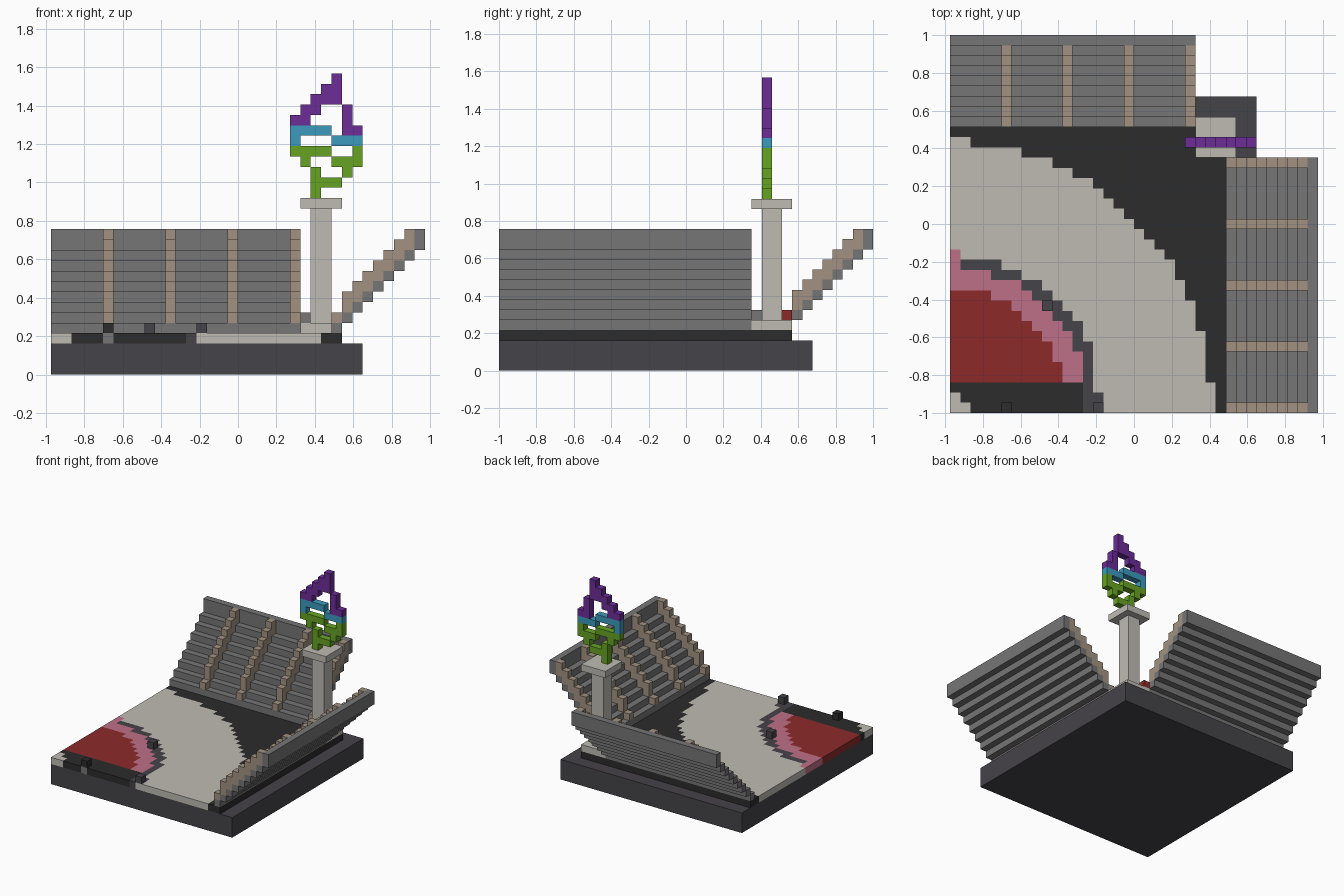
import bpy, bmesh
from math import hypot
from mathutils import Vector, Matrix

if "Cube" in bpy.data.objects:
    bpy.data.objects.remove(bpy.data.objects["Cube"])

U = 2 / 37                       # size of one block
ORIGIN = Vector((-18, -18.5, 0))  # block grid corner

COLORS = {
    "light_stone": (0.52, 0.50, 0.45),
    "seat_grey": (0.18, 0.18, 0.18),
    "stair_tan": (0.36, 0.29, 0.22),
    "slate": (0.060, 0.056, 0.065),
    "black": (0.025, 0.025, 0.025),
    "red": (0.27, 0.023, 0.023),
    "pink": (0.52, 0.16, 0.25),
    "purple": (0.15, 0.026, 0.31),
    "blue": (0.045, 0.33, 0.52),
    "green": (0.135, 0.37, 0.017),
}
MATS = {}
for key, rgb in COLORS.items():
    m = bpy.data.materials.new(key)
    m.use_nodes = True
    m.diffuse_color = (*rgb, 1)
    m.node_tree.nodes["Principled BSDF"].inputs["Base Color"].default_value = (*rgb, 1)
    MATS[key] = m
INDEX = {key: i for i, key in enumerate(MATS)}


def finish(bm, name):
    """Turn block units into an object holding only the materials it uses."""
    for v in bm.verts:
        v.co = (v.co + ORIGIN) * U
    used = sorted({f.material_index for f in bm.faces})
    for f in bm.faces:
        f.material_index = used.index(f.material_index)
    mesh = bpy.data.meshes.new(name)
    bm.to_mesh(mesh)
    bm.free()
    for i in used:
        mesh.materials.append(list(MATS.values())[i])
    obj = bpy.data.objects.new(name, mesh)
    bpy.context.collection.objects.link(obj)


def build(name, boxes):
    """Each box: (low corner, size, colour), in blocks."""
    bm = bmesh.new()
    for low, size, color in boxes:
        low, size = Vector(low), Vector(size)
        mat = Matrix.Translation(low + size / 2) @ Matrix.Diagonal((*size, 1))
        made = bmesh.ops.create_cube(bm, size=1, matrix=mat)
        for f in {f for v in made["verts"] for f in v.link_faces}:
            f.material_index = INDEX[color]
    # drop walls shared by touching blocks
    seen = {}
    for f in bm.faces:
        c = f.calc_center_median()
        seen.setdefault((round(c.x, 2), round(c.y, 2), round(c.z, 2)), []).append(f)
    shared = [f for group in seen.values() if len(group) > 1 for f in group]
    bmesh.ops.delete(bm, geom=shared, context='FACES')
    finish(bm, name)


def field_color(i, j):
    x, y = i + 0.5, j + 0.5
    if (i, j) == (5, 0):
        return "seat_grey"
    if (i, j) == (14, 0) or i + j < 2:
        return "light_stone"
    if j < 3 and i < 13:
        return "black"
    inner = hypot(x / 0.95, y)
    if j >= 3 and inner < 12.15:
        return "red"
    if j >= 3 and inner < 14.3 or (i == 0 and j < 16):
        return "pink"
    if hypot(x, y) < 15.2 and (i < 14 or j < 2):
        return "slate"
    if hypot(x / 0.967, y) < 26.55:
        return "light_stone"
    return "black"


# Ground slab
build("ground_slab", [((0, 0, 0), (30, 31, 3), "slate")])

# Playing field: coloured top cells with matching side walls
W, D = 28, 29
bm = bmesh.new()
verts = [[bm.verts.new((i, j, 4)) for j in range(D + 1)] for i in range(W + 1)]
for i in range(W):
    for j in range(D):
        f = bm.faces.new((verts[i][j], verts[i + 1][j], verts[i + 1][j + 1], verts[i][j + 1]))
        f.material_index = INDEX[field_color(i, j)]
rim = [(e, e.link_faces[0].material_index) for e in bm.edges if e.is_boundary]
for e, color in rim:
    a, b = e.verts
    low = [bm.verts.new((v.co.x, v.co.y, 3)) for v in (b, a)]
    bm.faces.new((a, b, *low)).material_index = color
bmesh.ops.remove_doubles(bm, verts=bm.verts, dist=0.001)
bmesh.ops.recalc_face_normals(bm, faces=bm.faces)
finish(bm, "playing_field")

# Base markers on the field
for name, i, j, color in (("front_marker", 5, 0, "black"),
                          ("middle_marker", 9, 10, "slate"),
                          ("side_marker", 14, 0, "slate")):
    build(name, [((i, j, 4), (1, 1, 1), color)])


def stand(name, length, start, aisles, swap):
    """Stepped seating along one axis, with raised stair aisles."""
    def box(along, across, z, long, high, color):
        low, size = (along, across, z), (long, 1, high)
        if swap:
            low, size = (across, along, z), (1, long, high)
        return low, size, color

    rows = [box(0, start + n, 4 + n, length, 2 if n == 8 else 1, "seat_grey")
            for n in range(9)]
    build(name + "_seats", rows)
    steps = [box(a, start + n, 5 + n, 1, 2 if n else 1, "stair_tan")
             for a in aisles for n in range(8)]
    build(name + "_stairs", steps)


stand("back_stand", 24, 28, range(5, 24, 6), False)
stand("side_stand", 25, 27, range(0, 25, 6), True)

# Torch pillar
build("pillar_foot", [((24, 25, 4), (4, 4, 1), "light_stone")])
build("pillar_shaft", [((25, 26, 5), (2, 2, 11), "light_stone")])
build("pillar_cap", [((24, 25, 16), (4, 4, 1), "light_stone")])
build("grey_corner_block", [((24, 25, 5), (1, 1, 1), "seat_grey")])
build("red_corner_block", [((24, 28, 5), (1, 1, 1), "red")])

# Flame, drawn from the top row down
FLAME = ["....P..",
         "...PP..",
         "..PPP..",
         ".PP..P.",
         "PP...P.",
         "BBBB.PP",
         "B...BBB",
         "GGGG..G",
         ".G..GGG",
         "..G..G.",
         "..GGG..",
         "..G...."]
NAMES = {"P": "purple", "B": "blue", "G": "green"}
build("flame", [((23 + c, 26, 28 - r), (1, 1, 1), NAMES[ch])
                for r, row in enumerate(FLAME)
                for c, ch in enumerate(row) if ch in NAMES])
